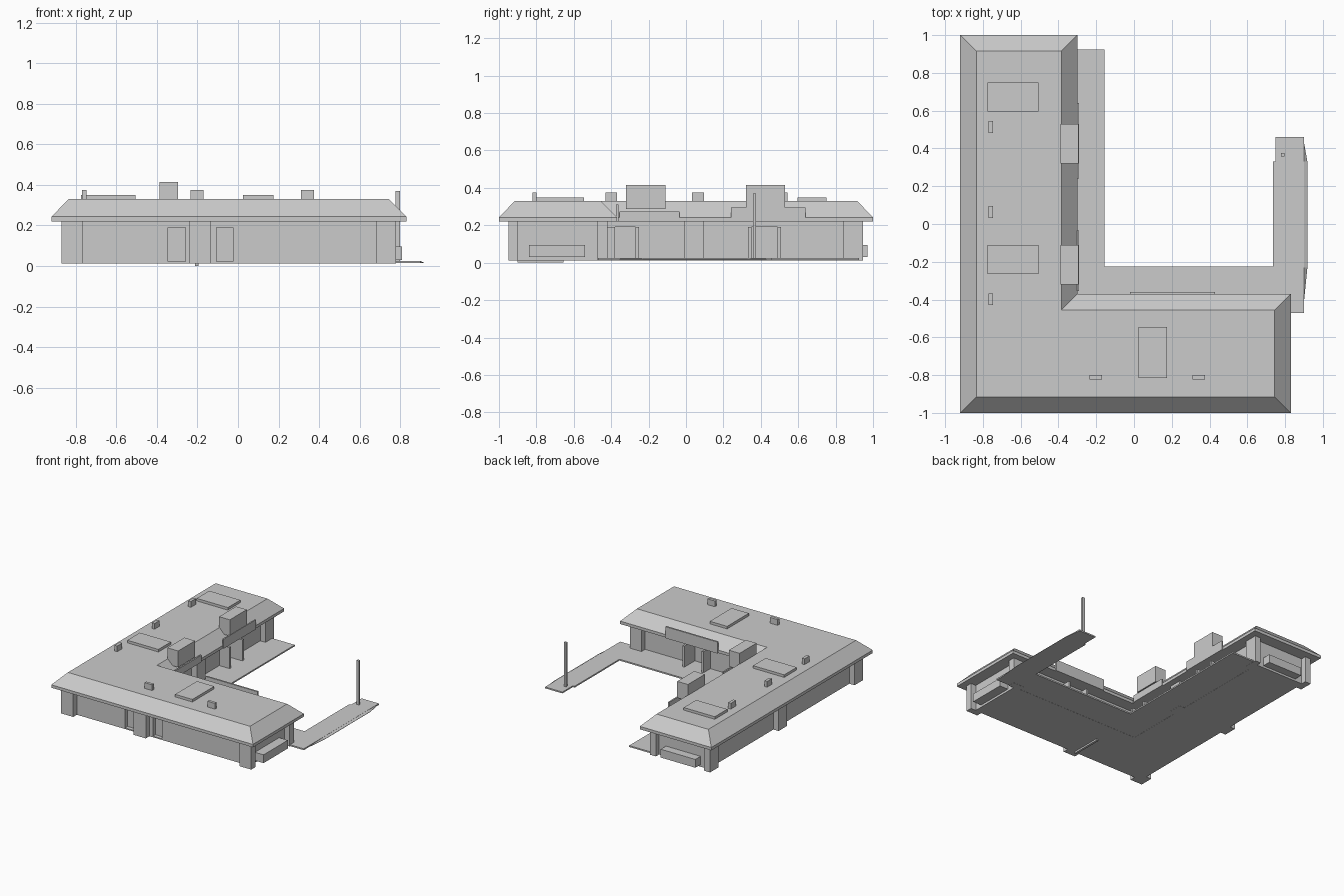
import bpy, bmesh, math
from mathutils import Matrix, Vector

if "Cube" in bpy.data.objects:
    bpy.data.objects.remove(bpy.data.objects["Cube"])


def finish(bm, name):
    bmesh.ops.recalc_face_normals(bm, faces=bm.faces)
    me = bpy.data.meshes.new(name)
    bm.to_mesh(me)
    bm.free()
    ob = bpy.data.objects.new(name, me)
    bpy.context.collection.objects.link(ob)
    return ob


def boxes(name, items):
    """One object from boxes given as (x0, x1, y0, y1, z0, z1)."""
    bm = bmesh.new()
    for x0, x1, y0, y1, z0, z1 in items:
        m = Matrix.Translation(((x0 + x1) / 2, (y0 + y1) / 2, (z0 + z1) / 2))
        m = m @ Matrix.Diagonal((x1 - x0, y1 - y0, z1 - z0, 1))
        bmesh.ops.create_cube(bm, size=1, matrix=m)
    return finish(bm, name)


def loft(name, rings):
    """Closed solid through matching outlines given as (points, z)."""
    bm = bmesh.new()
    vs = [[bm.verts.new((x, y, z)) for x, y in pts] for pts, z in rings]
    n = len(vs[0])
    for a, b in zip(vs, vs[1:]):
        for i in range(n):
            j = (i + 1) % n
            bm.faces.new((a[i], a[j], b[j], b[i]))
    bm.faces.new(vs[0][::-1])
    bm.faces.new(vs[-1])
    return finish(bm, name)


def plan(d):
    """L-shaped plan, inset by d from the eaves."""
    return [(-.92 + d, -1 + d), (.83 - d, -1 + d), (.83 - d, -.37 - d),
            (-.3 - d, -.37 - d), (-.3 - d, 1 - d), (-.92 + d, 1 - d)]


# Main volumes
loft("roof", [(plan(0), .22), (plan(0), .243), (plan(.085), .33)])
walls = loft("walls", [(plan(.095), .013), (plan(.095), .222)])

# Doorways cut into the walls
cutter = boxes("doorway_cutter", [
    (-.345, -.26, -.95, -.875, .022, .19),
    (-.105, -.025, -.95, -.875, .022, .19),
    (-.44, -.33, .35, .49, .025, .19),
    (-.44, -.33, -.385, -.27, .025, .19),
    (.13, .28, -.51, -.40, .025, .19)])
cutter.hide_render = True
cutter.hide_viewport = False
cutter.display_type = 'WIRE'
mod = walls.modifiers.new("doorways", 'BOOLEAN')
mod.object = cutter
mod.operation = 'DIFFERENCE'
mod.solver = 'EXACT'

# Pilasters: corners and mid-wall
pz = (.013, .222)
boxes("pilasters", [p + pz for p in [
    (-.87, -.765, -.95, -.845), (.68, .78, -.95, -.90), (.68, .78, -.475, -.42),
    (-.87, -.82, .84, .945), (-.40, -.35, .84, .945),
    (-.24, -.135, -.95, -.90), (-.87, -.82, -.01, .095), (-.40, -.35, -.01, .095)]])

# Open door leaves facing the courtyard
dz = (.025, .19)
boxes("door_leaves", [p + dz for p in [
    (-.40, -.305, .332, .35), (-.40, -.305, .49, .508),
    (-.40, -.305, -.27, -.252), (-.40, -.305, -.395, -.38),
    (.28, .295, -.47, -.38), (.115, .13, -.47, -.38)]])

# Sign boards along the courtyard eaves
boxes("sign_boards", [(-.303, -.292, .24, .64, .22, .295),
                      (-.303, -.292, -.355, -.035, .22, .275),
                      (-.02, .43, -.373, -.36, .22, .31)])

# Roof boxes over the entrances
boxes("roof_dormers", [(-.388, -.295, y, y + .21, .287, .415) for y in (.32, -.32)])

# Flat roof hatches and small vents
boxes("roof_hatches", [(-.775, -.505, .595, .75, .325, .35),
                       (-.775, -.505, -.265, -.11, .325, .35),
                       (.025, .175, -.815, -.545, .325, .35)])
boxes("roof_vents",
      [(-.77, -.747, y, y + .062, .325, .375) for y in (.482, .033, -.43)] +
      [(x, x + .065, -.822, -.8, .325, .375) for x in (-.235, .31)])

# Wall units on the two wing ends
boxes("end_wall_units", [(.73, .81, -.84, -.54, .03, .095),
                         (-.76, -.46, .90, .97, .03, .095)])

# Courtyard walkway with ramped edge
loft("walkway", [([(-.40, -.47), (.90, -.47), (.90, -.46), (.90, .46), (.75, .46),
                   (.75, .33), (.735, .33), (.735, -.225), (-.155, -.225),
                   (-.155, .925), (-.40, .925)], z) for z in (.014, .025)])
edge_low = [(.895, -.46), (.918, -.23), (.918, .33), (.895, .46)]
edge_top = [(.894, -.455), (.898, -.23), (.898, .33), (.894, .455)]
loft("walkway_ramp", [(edge_low, .014), (edge_low, .016), (edge_top, .025)])

# Pole and sunken front step
boxes("pole", [(.778, .798, .357, .375, .02, .37)])
boxes("front_step", [(-.212, -.195, -.90, -.655, 0, .02)])
